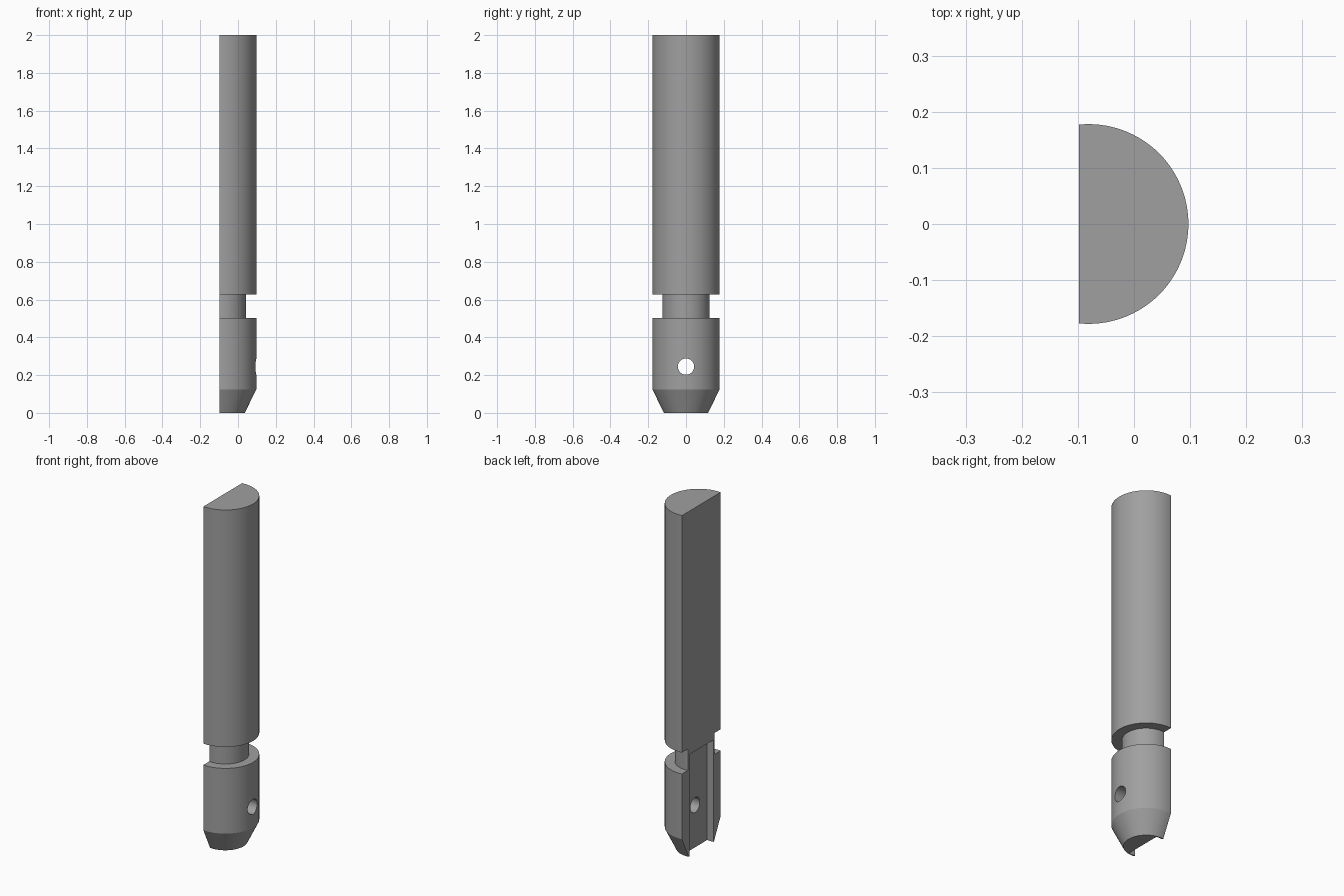
import bpy
import bmesh
import math
from mathutils import Matrix

if "Cube" in bpy.data.objects:
    bpy.data.objects.remove(bpy.data.objects["Cube"])

AXIS_X = -0.081   # centre line of the round stock
FLAT_X = -0.098   # plane of the flat back
SEGMENTS = 96

steel = bpy.data.materials.new("grey steel")
steel.diffuse_color = (0.35, 0.35, 0.35, 1)
steel.use_nodes = True
steel.node_tree.nodes["Principled BSDF"].inputs["Base Color"].default_value = steel.diffuse_color


def add_object(name, bm):
    bmesh.ops.recalc_face_normals(bm, faces=bm.faces)
    mesh = bpy.data.meshes.new(name)
    bm.to_mesh(mesh)
    bm.free()
    mesh.materials.append(steel)
    obj = bpy.data.objects.new(name, mesh)
    bpy.context.collection.objects.link(obj)
    return obj


def lathe(name, profile):
    """Stack rings of (radius, z) into a closed turned solid."""
    bm = bmesh.new()
    rings = []
    for r, z in profile:
        rings.append([bm.verts.new((AXIS_X + r * math.cos(a), r * math.sin(a), z))
                      for a in (math.tau * i / SEGMENTS for i in range(SEGMENTS))])
    for low, high in zip(rings, rings[1:]):
        for i in range(SEGMENTS):
            j = (i + 1) % SEGMENTS
            bm.faces.new((low[i], low[j], high[j], high[i]))
    bm.faces.new(rings[0])
    bm.faces.new(rings[-1])
    return add_object(name, bm)


def box(name, x, y, z):
    bm = bmesh.new()
    bmesh.ops.create_cube(bm, size=1)
    for v in bm.verts:
        v.co = [lo + (c + 0.5) * (hi - lo) for c, (lo, hi) in zip(v.co, (x, y, z))]
    return add_object(name, bm)


# Turned pin: tapered nose, head, neck groove, long shank
pin = lathe("split_pin", [(0.117, 0), (0.178, 0.125), (0.178, 0.503), (0.124, 0.503),
                          (0.124, 0.627), (0.178, 0.627), (0.178, 2)])

# Cutters: flat back, shallow slot in the back, cross hole
flat = box("flat_cutter", (-0.5, FLAT_X), (-0.4, 0.4), (-0.2, 2.2))
slot = box("slot_cutter", (-0.3, FLAT_X + 0.04), (-0.11, 0.11), (-0.2, 0.59))
bm = bmesh.new()
bmesh.ops.create_cone(bm, cap_ends=True, segments=48, radius1=0.043, radius2=0.043, depth=1,
                      matrix=Matrix.Translation((0, 0, 0.245)) @ Matrix.Rotation(math.pi / 2, 4, 'Y'))
hole = add_object("hole_cutter", bm)

cutters = [flat, slot, hole]
for cutter in cutters:
    mod = pin.modifiers.new(cutter.name, 'BOOLEAN')
    mod.operation = 'DIFFERENCE'
    mod.solver = 'EXACT'
    mod.object = cutter

# Bake the cuts, then remove the cutters
graph = bpy.context.evaluated_depsgraph_get()
cut_mesh = bpy.data.meshes.new_from_object(pin.evaluated_get(graph))
pin.modifiers.clear()
pin.data = cut_mesh
for cutter in cutters:
    bpy.data.objects.remove(cutter)

# Smooth round walls, sharp machined edges
bpy.context.view_layer.objects.active = pin
pin.select_set(True)
bpy.ops.object.shade_smooth_by_angle(angle=math.radians(20))
